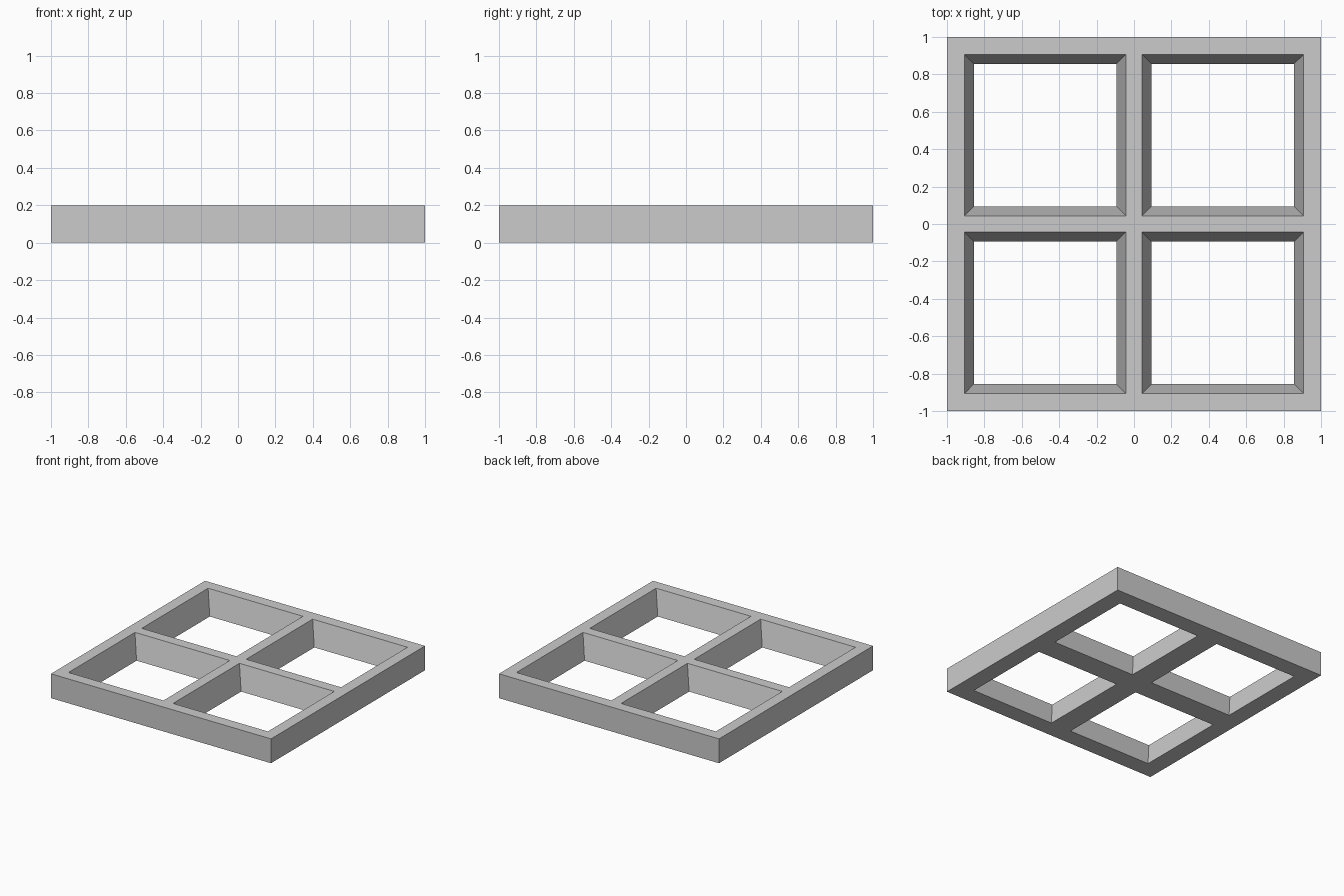
import bpy
import bmesh

cube = bpy.data.objects.get("Cube")
if cube:
    bpy.data.objects.remove(cube, do_unlink=True)

HEIGHT = 0.2
CENTRE = 0.475      # distance of each opening's centre from the axes
TOP_HALF = 0.431    # half width of an opening at the top
BOTTOM_HALF = 0.381 # half width of an opening at the bottom

grey = bpy.data.materials.new("plain_grey")
grey.use_nodes = True
grey.diffuse_color = (0.6, 0.6, 0.6, 1)
grey.node_tree.nodes["Principled BSDF"].inputs["Base Color"].default_value = (0.6, 0.6, 0.6, 1)


def grid_lines(half):
    """Edges of the frame, the openings and the centre bars along one axis."""
    inner, outer = CENTRE - half, CENTRE + half
    return [-1, -outer, -inner, inner, outer, 1]


# Window frame: a 5 x 5 grid on each level, open at the four panes
bm = bmesh.new()
levels = []
for z, half in ((0, BOTTOM_HALF), (HEIGHT, TOP_HALF)):
    lines = grid_lines(half)
    levels.append([[bm.verts.new((x, y, z)) for y in lines] for x in lines])
low, high = levels


def corners(i, j):
    return [(i, j), (i + 1, j), (i + 1, j + 1), (i, j + 1)]


def add_walls(ring):
    for (a, b), (c, d) in zip(ring, ring[1:] + ring[:1]):
        bm.faces.new((low[a][b], low[c][d], high[c][d], high[a][b]))


for i in range(5):
    for j in range(5):
        ring = corners(i, j)
        if i in (1, 3) and j in (1, 3):
            add_walls(ring)         # sloping sides of an opening
        else:
            for level in levels:    # top and underside of the frame
                bm.faces.new([level[a][b] for a, b in ring])

# Outer sides
add_walls([(i, 0) for i in range(5)] + [(5, j) for j in range(5)]
          + [(i, 5) for i in range(5, 0, -1)] + [(0, j) for j in range(5, 0, -1)])

bmesh.ops.recalc_face_normals(bm, faces=bm.faces)
# Merge the flat strips into clean faces
bmesh.ops.dissolve_limit(bm, angle_limit=0.01, verts=bm.verts, edges=bm.edges)
bmesh.ops.triangulate(bm, faces=[f for f in bm.faces if len(f.verts) > 4])

mesh = bpy.data.meshes.new("window_frame")
bm.to_mesh(mesh)
bm.free()
mesh.materials.append(grey)
frame = bpy.data.objects.new("window_frame", mesh)
bpy.context.collection.objects.link(frame)
